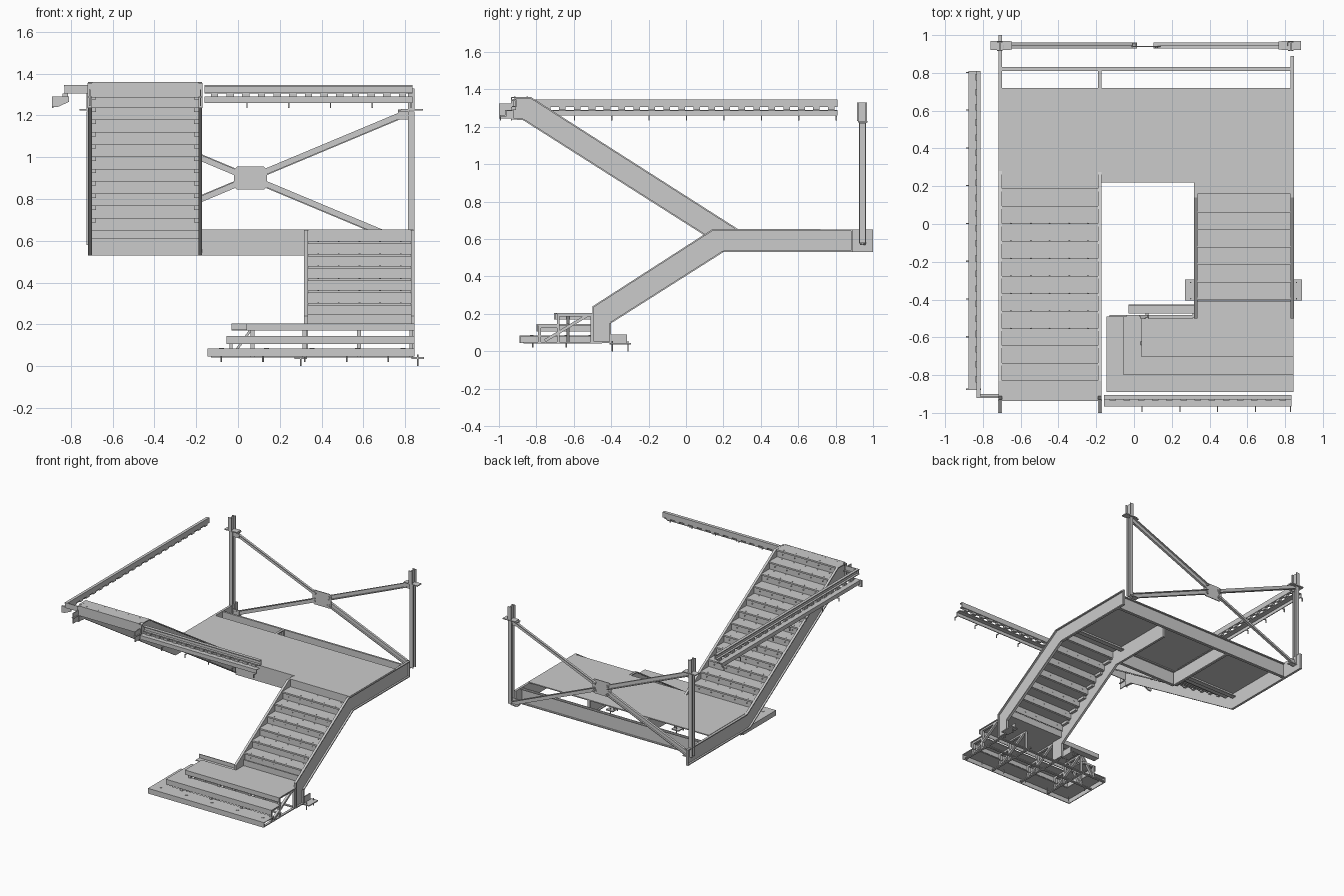
import bpy, bmesh, math
from mathutils import Vector


class Part:
    """Collects prisms and boxes into one named mesh object."""
    def __init__(self, name):
        self.name, self.bm = name, bmesh.new()

    def prism(self, pts, axis, a, b):
        def put(p, t):
            return (t, p[0], p[1]) if axis == 'x' else (p[0], t, p[1])
        lo = [self.bm.verts.new(put(p, a)) for p in pts]
        hi = [self.bm.verts.new(put(p, b)) for p in pts]
        n = len(pts)
        self.bm.faces.new(lo)
        self.bm.faces.new(hi[::-1])
        for i in range(n):
            j = (i + 1) % n
            self.bm.faces.new((lo[i], hi[i], hi[j], lo[j]))
        return self

    def box(self, x0, x1, y0, y1, z0, z1):
        return self.prism([(y0, z0), (y1, z0), (y1, z1), (y0, z1)], 'x', x0, x1)

    def strip(self, p, q, t, axis, a, b):
        """Flat bar from p to q, offset t to its left side."""
        p, q = Vector(p), Vector(q)
        d = (q - p).normalized()
        n = Vector((-d.y, d.x)) * t
        return self.prism([p, q, q + n, p + n], axis, a, b)

    def bolt(self, x, y, z, r, h, along_y=False):
        pts = [(r * math.cos(k * math.pi / 3), r * math.sin(k * math.pi / 3)) for k in range(6)]
        if along_y:
            return self.prism([(x + u, z + v) for u, v in pts], 'y', y, y + h)
        lo = [self.bm.verts.new((x + u, y + v, z)) for u, v in pts]
        hi = [self.bm.verts.new((x + u, y + v, z + h)) for u, v in pts]
        self.bm.faces.new(lo)
        self.bm.faces.new(hi)
        for i in range(6):
            j = (i + 1) % 6
            self.bm.faces.new((lo[i], lo[j], hi[j], hi[i]))
        return self

    def done(self):
        bmesh.ops.recalc_face_normals(self.bm, faces=self.bm.faces)
        me = bpy.data.meshes.new(self.name)
        self.bm.to_mesh(me)
        self.bm.free()
        bpy.context.collection.objects.link(bpy.data.objects.new(self.name, me))


T = 0.006
RISE, RUN = 0.0587, 0.0925
DECK = 0.655


def stringer(name, outline, web, side):
    """Channel stringer: web plate plus flanges along every edge, facing outward."""
    p = Part(name)
    p.prism(outline, 'x', web, web + side * 0.005)
    for i, a in enumerate(outline):
        b = outline[(i + 1) % len(outline)]
        p.strip(a, b, 0.008, 'x', web, web + side * 0.018)
    p.done()


# Upper flight stringers (outlines run counter-clockwise in y, z)
def upper_outline(end):
    return [(-0.93, 1.24), (-0.87, 1.235), (0.24, 0.53), (end, 0.53), (end, 0.652),
            (0.28, 0.652), (-0.83, 1.36), (-0.91, 1.36), (-0.93, 1.34)]


stringer("upper_stringer_left", upper_outline(1.0), -0.70, -1)
stringer("upper_stringer_right", upper_outline(0.81), -0.19, 1)


# Lower flight stringers with vertical feet
def lower_outline(end):
    return [(-0.5, 0.045), (-0.4, 0.045), (-0.4, 0.15), (0.2, 0.53), (end, 0.53),
            (end, 0.652), (0.14, 0.652), (-0.5, 0.24)]


stringer("lower_stringer_left", lower_outline(0.72), 0.335, -1)
stringer("lower_stringer_right", lower_outline(0.89), 0.828, 1)


# Folded steps: riser, tread and rear lip, with screws
def flight(name, x0, x1, y, z, direction, count):
    p = Part(name)
    for k in range(count):
        yr, zt = y + direction * RUN * k, z + RISE * (k + 1)
        ye = yr + direction * RUN
        p.box(x0, x1, min(yr, ye), max(yr, ye), zt - T, zt)
        p.box(x0, x1, yr, yr + direction * T, zt - RISE, zt - T)
        p.box(x0, x1, yr - direction * 0.008, yr, zt - 0.012, zt)
        for i in range(5):
            x = x0 + (x1 - x0) * (0.1 + 0.2 * i)
            for f in (0.12, 0.85):
                p.bolt(x, yr + direction * RUN * f, zt, 0.004, 0.002)
            p.bolt(x, yr - 0.003, zt - RISE * 0.5, 0.004, 0.012, True)
        for x in (x0, x1 - 0.02):      # cleats under each tread
            p.box(x, x + 0.02, min(yr, ye) + 0.015, max(yr, ye) - 0.015, zt - 0.025, zt - T)
    p.done()


flight("upper_steps", -0.70, -0.19, 0.18, DECK, -1, 12)
flight("lower_steps", 0.335, 0.828, 0.16 - 6 * RUN, DECK - 7 * RISE, 1, 6)

# Intermediate landing deck and framing
deck = Part("landing_deck")
deck.box(-0.70, -0.185, 0.175, 0.72, 0.647, DECK)
deck.box(-0.185, 0.33, 0.22, 0.72, 0.647, DECK)
deck.box(0.33, 0.84, 0.16, 0.72, 0.647, DECK)
deck.box(0.335, 0.828, 0.16, 0.166, DECK - RISE, 0.647)
deck.done()

frame = Part("landing_frame")
for x0, x1, y, s in ((-0.70, 0.83, 0.81, 1), (-0.175, 0.32, 0.22, 1)):
    frame.box(x0, x1, y, y + 0.006, 0.53, 0.65)
    frame.box(x0, x1, y, y + 0.02, 0.53, 0.537)
    frame.box(x0, x1, y, y + 0.02, 0.64, 0.647)
for x0, x1 in ((-0.70, -0.19), (0.335, 0.828)):   # angle stiffeners below the deck
    frame.box(x0, x1, 0.255, 0.261, 0.61, 0.647)
    frame.box(x0, x1, 0.255, 0.29, 0.61, 0.616)
frame.done()

# Cross bracing with centre plate
CX, CZ, BY = 0.06, 0.90, 0.945
brace = Part("cross_brace")
for sx in (-1, 1):
    for sz in (-1, 1):
        p = Vector((CX + sx * 0.05, CZ + sz * 0.02))
        q = Vector((CX + sx * 0.76, CZ + sz * 0.317))
        n = Vector((-(q - p).y, (q - p).x)).normalized() * 0.016
        brace.strip(p - n, q - n, 0.032, 'y', BY - 0.003, BY + 0.003)
        brace.strip(p - n, q - n, 0.006, 'y', BY - 0.015, BY + 0.003)
        brace.strip(p + n, q + n, -0.006, 'y', BY - 0.003, BY + 0.015)
        brace.bolt(CX + sx * 0.06, BY - 0.014, CZ + sz * 0.03, 0.008, 0.026, True)
c = 0.015
brace.prism([(CX - 0.08 + c, 0.845), (CX + 0.08 - c, 0.845), (CX + 0.08, 0.845 + c), (CX + 0.08, 0.955 - c),
             (CX + 0.08 - c, 0.955), (CX - 0.08 + c, 0.955), (CX - 0.08, 0.955 - c), (CX - 0.08, 0.845 + c)],
            'y', BY - 0.009, BY - 0.003)
brace.done()

# Posts with cap plates, top stubs and gussets
for name, px, s in (("left", -0.71, 1), ("right", 0.83, -1)):
    post = Part("brace_post_" + name)
    post.box(px - 0.003, px + 0.003, 0.925, 0.962, 0.58, 1.22)
    for y in (0.925, 0.956):
        post.box(px - 0.015, px + 0.015, y, y + 0.006, 0.58, 1.22)
    post.box(px - 0.05, px + 0.055, 0.92, 0.97, 1.223, 1.23)
    post.box(px - 0.003, px + 0.003, 0.915, 0.967, 1.23, 1.33)
    for y in (0.915, 0.961):
        post.box(px - 0.015, px + 0.015, y, y + 0.006, 1.23, 1.33)
    for z in (0.575, 1.18):
        xs = sorted((px + s * 0.01, px + s * 0.065))
        post.box(xs[0], xs[1], BY - 0.009, BY - 0.003, z, z + 0.048)
        post.box(xs[0], xs[1], 0.925, 0.965, z + (0.04 if z > 1 else 0), z + (0.046 if z > 1 else 0.006))
    post.done()

# Top floor edge beams: channel above, angle below, spacer blocks and anchors
front = Part("front_edge_beam")
front.box(-0.16, 0.835, -0.911, -0.905, 1.305, 1.345)
for z in (1.305, 1.339):
    front.box(-0.16, 0.835, -0.93, -0.905, z, z + T)
front.box(-0.16, 0.835, -0.967, -0.928, 1.284, 1.29)
front.box(-0.16, 0.835, -0.967, -0.961, 1.26, 1.29)
for i in range(13):
    x = -0.13 + 0.075 * i
    front.box(x, x + 0.035, -0.935, -0.91, 1.29, 1.305)
for x in (0.04, 0.24, 0.44, 0.64, 0.825):
    front.box(x, x + 0.006, -0.995, -0.961, 1.255, 1.262)
    front.box(x, x + 0.006, -0.995, -0.988, 1.235, 1.262)
front.done()

side = Part("side_edge_beam")
side.box(-0.818, -0.812, -0.92, 0.81, 1.305, 1.345)
for z in (1.305, 1.339):
    side.box(-0.834, -0.812, -0.92, 0.81, z, z + T)
side.box(-0.875, -0.832, -0.87, 0.81, 1.284, 1.29)
side.box(-0.875, -0.869, -0.87, 0.81, 1.26, 1.29)
for i in range(21):
    y = -0.84 + 0.08 * i
    side.box(-0.84, -0.815, y, y + 0.035, 1.29, 1.305)
for i in range(8):
    y = -0.6 + 0.2 * i
    side.box(-0.89, -0.87, y, y + 0.006, 1.255, 1.262)
    side.box(-0.89, -0.884, y, y + 0.006, 1.235, 1.262)
side.prism([(-0.89, 1.24), (-0.865, 1.24), (-0.81, 1.265), (-0.81, 1.29), (-0.89, 1.29)], 'y', -0.88, -0.87)
side.box(-0.83, -0.715, -0.92, -0.914, 1.305, 1.345)   # return to the stringer
side.box(-0.83, -0.715, -0.92, -0.90, 1.305, 1.311)
side.done()

# Hanger brackets at the head of the upper flight
hang = Part("head_brackets")
for x in (-0.72, -0.19):
    hang.box(x, x + 0.02, -0.936, -0.93, 1.235, 1.355)
    hang.box(x + 0.007, x + 0.013, -1.0, -0.93, 1.245, 1.325)
    hang.box(x, x + 0.02, -1.0, -0.93, 1.285, 1.291)
hang.box(-0.70, -0.19, -0.936, -0.93, 1.285, 1.36)
hang.done()

# Starting steps: two wrapped trays and the bottom landing
BX = 0.845
steps = Part("starting_steps")
for x0, y0, z0, z1 in ((-0.145, -0.89, 0.045, 0.085), (-0.055, -0.80, 0.105, 0.145)):
    steps.box(x0, BX, y0, y0 + 0.12, z1 - T, z1)
    steps.box(x0, x0 + 0.12, y0 + 0.12, -0.49, z1 - T, z1)
    steps.box(x0, BX, y0, y0 + T, z0, z1 - T)
    steps.box(x0, x0 + T, y0 + T, -0.49, z0, z1 - T)
steps.box(0.04, BX, -0.705, -0.5, 0.199, 0.205)
steps.box(0.335, 0.828, -0.5, -0.405, 0.199, 0.205)
steps.box(0.04, BX, -0.705, -0.699, 0.17, 0.199)
steps.box(0.04, 0.046, -0.699, -0.5, 0.17, 0.199)
steps.box(-0.03, 0.32, -0.475, -0.425, 0.17, 0.176)
steps.box(-0.03, 0.32, -0.431, -0.425, 0.17, 0.205)
steps.box(0.335, 0.828, -0.41, -0.404, 0.199, 0.25)
for x, y in [(-0.08, -0.51), (-0.08, -0.64)] + [(-0.08 + 0.2175 * i, -0.825) for i in range(5)]:
    steps.bolt(x, y, 0.085, 0.012, 0.003)
steps.done()

# Supporting truss frames below the starting steps
truss = Part("starting_step_frames")
for x in (0.06, 0.31, 0.57, 0.82):
    a, b = x, x + 0.018
    truss.box(a, b, -0.87, -0.45, 0.042, 0.05)
    for y, h in ((-0.79, 0.139), (-0.69, 0.199), (-0.51, 0.199)):
        truss.box(a, b, y, y + 0.014, 0.05, h)
    truss.box(a, b, -0.78, -0.68, 0.125, 0.139)
    truss.box(a, b, -0.69, -0.5, 0.187, 0.199)
    truss.strip((-0.75, 0.05), (-0.52, 0.187), 0.016, 'x', a, b)
for y in (-0.64, -0.5):
    truss.box(-0.13, 0.82, y, y + 0.018, 0.042, 0.05)
    truss.box(-0.04, -0.026, y, y + 0.018, 0.05, 0.139)
    truss.box(-0.04, 0.06, y, y + 0.018, 0.125, 0.139)
    truss.strip((-0.02, 0.05), (0.08, 0.19), 0.012, 'y', y, y + 0.018)
for x, y in [(-0.08, -0.64)] + [(-0.08 + 0.2 * i, -0.82) for i in range(5)]:
    truss.bolt(x, y, 0.02, 0.004, 0.03)
truss.done()

# Foot angles beside the lower stringers, anchored to the floor
feet = Part("stringer_feet")
for x0, x1, web in ((0.27, 0.33, 0.317), (0.83, 0.89, 0.83)):
    feet.box(x0, x1, -0.405, -0.295, 0.035, 0.043)
    feet.box(web, web + 0.008, -0.41, -0.315, 0.035, 0.09)
    for y in (-0.395, -0.31):
        feet.bolt((x0 + x1) / 2, y, 0.0, 0.004, 0.055)
feet.done()
